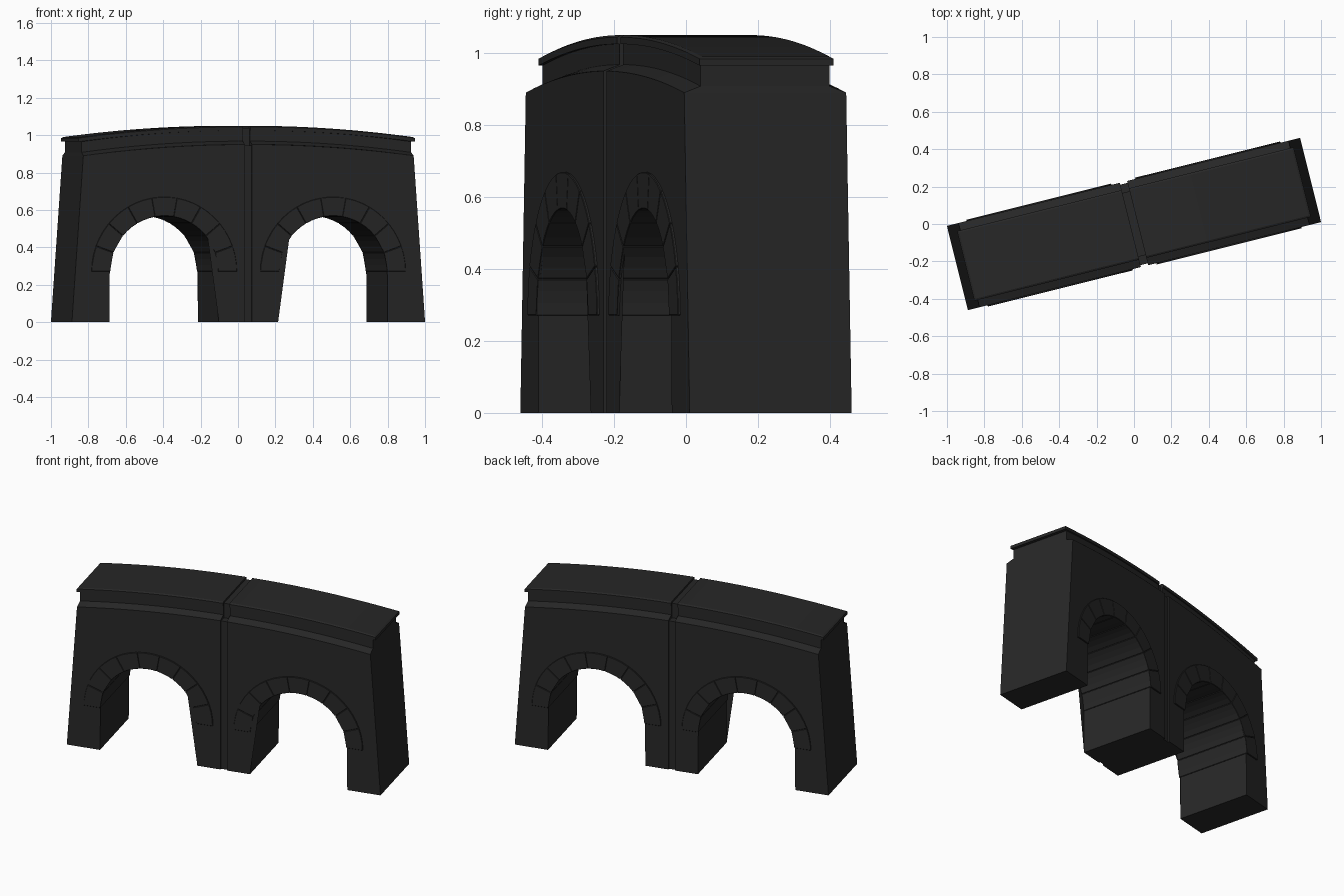
import bpy, bmesh, math
from mathutils import Matrix

if "Cube" in bpy.data.objects:
    bpy.data.objects.remove(bpy.data.objects["Cube"])

ROT = Matrix.Rotation(math.radians(14), 4, 'Z')   # bridge stands diagonally
ARCH_U, SPRING = 0.465, 0.27                      # arch centre and springing height
GAP = 0.02                                        # half width of the middle joint

stone = bpy.data.materials.new("dark_stone")
stone.diffuse_color = (0.02, 0.02, 0.02, 1)
stone.use_nodes = True
stone.node_tree.nodes["Principled BSDF"].inputs["Base Color"].default_value = stone.diffuse_color


def crown(t):
    """Drop of the cambered roadway from middle (t=0) to end (t=1)."""
    return -0.06 * t * t


def finish(bm, name, bevel=0):
    bmesh.ops.recalc_face_normals(bm, faces=bm.faces)
    bmesh.ops.transform(bm, matrix=ROT, verts=bm.verts)
    me = bpy.data.meshes.new(name)
    bm.to_mesh(me)
    bm.free()
    me.materials.append(stone)
    ob = bpy.data.objects.new(name, me)
    bpy.context.collection.objects.link(ob)
    if bevel:
        m = ob.modifiers.new("bevel", 'BEVEL')
        m.width, m.segments, m.limit_method = bevel, 1, 'ANGLE'
    return ob


def prism(bm, profile, half):
    """Extrude a (u, z) outline across the bridge width."""
    a = [bm.verts.new((u, -half, z)) for u, z in profile]
    b = [bm.verts.new((u, half, z)) for u, z in profile]
    n = len(a)
    caps = [bm.faces.new(a), bm.faces.new(b[::-1])]
    for i in range(n):
        bm.faces.new((a[i], b[i], b[(i + 1) % n], a[(i + 1) % n]))
    if n > 4:
        bmesh.ops.triangulate(bm, faces=caps)


def arc(cu, r, a0, a1, n):
    return [(cu + r * math.cos(math.radians(a0 + (a1 - a0) * i / n)),
             SPRING + r * math.sin(math.radians(a0 + (a1 - a0) * i / n)))
            for i in range(n + 1)]


# Parapet section on one side: (half width, height, half length)
SECTION = [(0.232, 0.95, 0.91), (0.185, 0.968, 0.908), (0.185, 1.025, 0.908),
           (0.192, 1.025, 0.927), (0.192, 1.044, 0.927), (0.182, 1.05, 0.917)]

for side, s in (("left", -1), ("right", 1)):
    # wall with piers and arch opening
    bm = bmesh.new()
    outline = [(GAP, 0), (ARCH_U - 0.302, 0)]
    outline += arc(ARCH_U, 0.302, 180, 0, 24)
    outline += [(ARCH_U + 0.302, 0), (0.973, 0)]
    outline += [(0.91 * t, 0.95 + crown(t)) for t in [1 - i / 12 for i in range(12)]]
    outline += [(GAP, 0.95)]
    prism(bm, [(s * u, z) for u, z in outline], 0.232)
    finish(bm, side + "_wall")

    # ring of nine wedge stones
    bm = bmesh.new()
    for k in range(9):
        a0, a1 = k * 20 + 0.15, (k + 1) * 20 - 0.15
        prism(bm, arc(s * ARCH_U, 0.298, a0, a1, 3) + arc(s * ARCH_U, 0.4, a1, a0, 3), 0.239)
    finish(bm, side + "_arch_stones", 0.007)

    # cambered roadway with shoulder, band and overhanging slab
    bm = bmesh.new()
    section = SECTION + [(-v, z, l) for v, z, l in SECTION[::-1]]
    n, steps = len(section), 16
    rows = []
    for i in range(steps + 1):
        t = i / steps
        rows.append([bm.verts.new((s * (GAP + (l - GAP) * t), v, z + crown(t)))
                     for v, z, l in section])
    for r0, r1 in zip(rows, rows[1:]):
        for j in range(n):
            bm.faces.new((r0[j], r0[(j + 1) % n], r1[(j + 1) % n], r1[j]))
    for row in (rows[0], rows[-1]):
        for j in range(n // 2 - 1):
            bm.faces.new((row[j], row[j + 1], row[n - 2 - j], row[n - 1 - j]))
    finish(bm, side + "_roadway")

# recessed joint between the two halves
bm = bmesh.new()
for half, z0, z1 in ((0.222, 0, 0.945), (0.176, 0.945, 1.038)):
    prism(bm, [(-GAP, z0), (GAP, z0), (GAP, z1), (-GAP, z1)], half)
finish(bm, "middle_joint")
